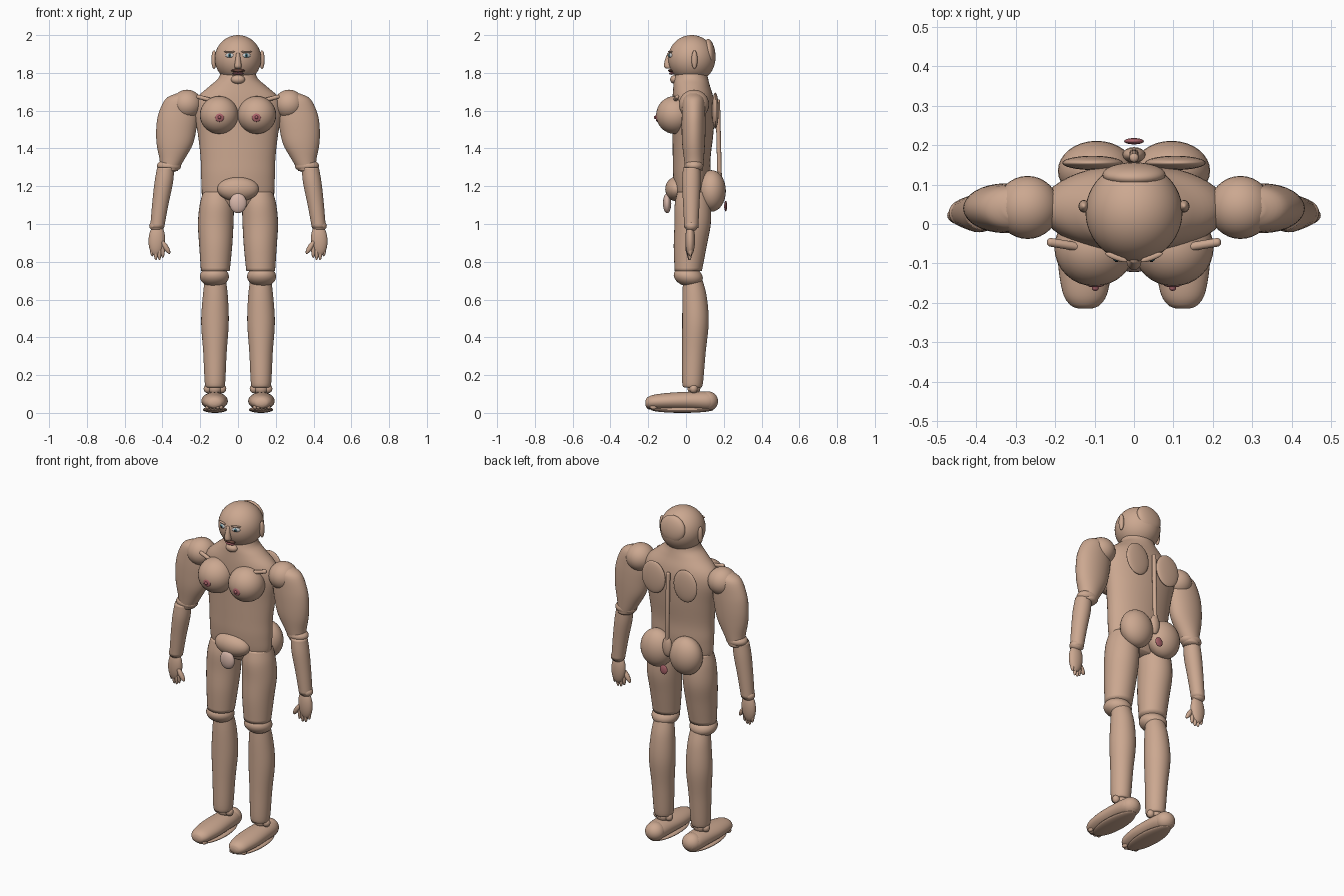
import bpy, math
from mathutils import Vector


def mat(name, r, g, b):
    m = bpy.data.materials.new(name)
    m.diffuse_color = (r, g, b, 1)
    return m


SKIN = mat("skin", 0.60, 0.39, 0.28)
PINK = mat("rose", 0.42, 0.13, 0.15)
PALE = mat("pale", 0.68, 0.47, 0.40)
WHITE = mat("white", 0.85, 0.87, 0.88)
BLUE = mat("iris", 0.08, 0.25, 0.32)
DARK = mat("dark", 0.02, 0.02, 0.02)
HAIR = mat("brown", 0.16, 0.07, 0.05)


def finish(ob, name, m):
    ob.name = name
    ob.data.materials.append(m)
    for p in ob.data.polygons:
        p.use_smooth = True
    return ob


def ball(name, c, r, m=SKIN, rot=(0, 0, 0), seg=32):
    """Ellipsoid with centre c and radii r."""
    bpy.ops.mesh.primitive_uv_sphere_add(segments=seg, ring_count=seg // 2, location=c,
                                         rotation=[math.radians(a) for a in rot])
    ob = bpy.context.object
    ob.scale = r
    return finish(ob, name, m)


def pair(name, c, r, m=SKIN, rot=(0, 0, 0), seg=32):
    """The same ellipsoid on both sides of the body."""
    for s, side in ((1, "left"), (-1, "right")):
        ball(f"{side}_{name}", (s * c[0], c[1], c[2]), r, m, (rot[0], s * rot[1], s * rot[2]), seg)


def loft(name, rings, m=SKIN, s=1, seg=32, steps=5):
    """Smooth body section through ellipses (z, x, y, rx, ry)."""
    P = [rings[0]] + rings + [rings[-1]]
    pts = []
    for i in range(1, len(P) - 2):
        for k in range(steps):
            t = k / steps
            pts.append([0.5 * (2 * b + (c - a) * t + (2 * a - 5 * b + 4 * c - d) * t * t
                               + (3 * b - a - 3 * c + d) * t ** 3)
                        for a, b, c, d in zip(P[i - 1], P[i], P[i + 1], P[i + 2])])
    pts.append(rings[-1])
    verts = []
    for z, x, y, rx, ry in pts:
        for j in range(seg):
            a = 2 * math.pi * j / seg
            verts.append((s * x + rx * math.cos(a), y + ry * math.sin(a), z))
    n = len(pts)
    up = rings[-1][0] > rings[0][0]
    faces = [[i * seg + j, i * seg + (j + 1) % seg, (i + 1) * seg + (j + 1) % seg, (i + 1) * seg + j]
             for i in range(n - 1) for j in range(seg)]
    faces += [list(range(seg))[::-1], list(range((n - 1) * seg, n * seg))]
    if not up:
        faces = [f[::-1] for f in faces]
    me = bpy.data.meshes.new(name)
    me.from_pydata(verts, [], faces)
    ob = bpy.data.objects.new(name, me)
    bpy.context.collection.objects.link(ob)
    return finish(ob, name, m)


def rod(name, a, b, r, m=SKIN):
    """Long rounded rod from a to b."""
    a, b = Vector(a), Vector(b)
    q = (b - a).to_track_quat('Z', 'Y').to_euler()
    bpy.ops.mesh.primitive_cylinder_add(vertices=16, radius=r, depth=(b - a).length,
                                        location=(a + b) / 2, rotation=q)
    ob = finish(bpy.context.object, name, m)
    bev = ob.modifiers.new("round", 'BEVEL')
    bev.width, bev.segments = r * 0.8, 4
    return ob


# Head and face
ball("head", (0, 0.03, 1.875), (0.123, 0.125, 0.125), seg=48)
ball("back_of_head", (0, 0.125, 1.905), (0.08, 0.03, 0.075), rot=(8, 0, 0))
pair("ear", (0.127, 0.045, 1.87), (0.014, 0.016, 0.05), seg=16)
pair("eye", (0.043, -0.079, 1.892), (0.025, 0.013, 0.014), WHITE, (0, 0, 20), 16)
pair("iris", (0.044, -0.089, 1.892), (0.010, 0.006, 0.010), BLUE, seg=16)
pair("pupil", (0.044, -0.094, 1.892), (0.005, 0.003, 0.005), DARK, seg=12)
pair("eyebrow", (0.045, -0.084, 1.912), (0.03, 0.008, 0.005), SKIN, (0, 0, 20), 16)
loft("nose", [(1.905, 0, -0.09, 0.009, 0.008), (1.87, 0, -0.095, 0.014, 0.016),
              (1.835, 0, -0.095, 0.019, 0.022), (1.822, 0, -0.09, 0.013, 0.015)], seg=12)
ball("upper_lip", (0, -0.078, 1.812), (0.037, 0.017, 0.009), HAIR, seg=16)
ball("lower_lip", (0, -0.075, 1.797), (0.03, 0.016, 0.007), PINK, seg=16)
ball("chin", (0, -0.058, 1.765), (0.037, 0.026, 0.024), seg=24)

# Torso with neck slope
loft("torso", [(1.09, 0, 0.03, 0.13, 0.06), (1.15, 0, 0.03, 0.185, 0.085),
               (1.25, 0, 0.03, 0.195, 0.098), (1.35, 0, 0.03, 0.198, 0.1),
               (1.48, 0, 0.037, 0.213, 0.108), (1.60, 0, 0.04, 0.235, 0.112),
               (1.67, 0, 0.037, 0.215, 0.108), (1.73, 0, 0.03, 0.15, 0.097),
               (1.77, 0, 0.027, 0.105, 0.09), (1.81, 0, 0.03, 0.09, 0.08)], seg=48)
for s, side in ((1, "left"), (-1, "right")):
    rod(side + "_collarbone", (s * 0.13, -0.06, 1.652), (s * 0.22, -0.045, 1.676), 0.011)
pair("breast", (0.1, -0.06, 1.577), (0.102, 0.098, 0.1))
pair("areola", (0.098, -0.152, 1.565), (0.024, 0.009, 0.024), PINK, seg=20)
pair("areola_centre", (0.098, -0.162, 1.565), (0.009, 0.008, 0.009), PINK, seg=12)
pair("shoulder_blade", (0.105, 0.155, 1.6), (0.077, 0.018, 0.095))
rod("spine", (0, 0.168, 1.66), (0, 0.178, 1.24), 0.012)
ball("sacrum", (0, 0.175, 1.22), (0.03, 0.02, 0.06), seg=16)

# Pelvis
ball("pelvis_front", (0, -0.05, 1.185), (0.11, 0.06, 0.065))
ball("groin_cover", (0, -0.1, 1.11), (0.046, 0.022, 0.053), PALE, seg=24)
pair("buttock", (0.095, 0.135, 1.175), (0.098, 0.076, 0.11))
ball("rear_marker", (0, 0.21, 1.095), (0.025, 0.008, 0.028), PINK, seg=20)

# Arms and legs, one of each per side
for s, side in ((1, "left_"), (-1, "right_")):
    loft(side + "upper_arm", [(1.69, 0.29, 0.04, 0.04, 0.03), (1.66, 0.305, 0.04, 0.08, 0.055),
                              (1.58, 0.317, 0.04, 0.105, 0.062), (1.5, 0.327, 0.04, 0.106, 0.063),
                              (1.42, 0.335, 0.04, 0.095, 0.06), (1.34, 0.35, 0.042, 0.065, 0.052),
                              (1.28, 0.365, 0.043, 0.045, 0.045)], s=s)
    loft(side + "forearm", [(1.30, 0.383, 0.03, 0.045, 0.045), (1.22, 0.393, 0.028, 0.049, 0.049),
                            (1.1, 0.412, 0.028, 0.043, 0.043), (0.98, 0.428, 0.028, 0.037, 0.037)], s=s)
    # Fingers hang from the palm, the thumb points inward
    for i, (x, z) in enumerate(((0.398, 0.832), (0.416, 0.82), (0.435, 0.82), (0.455, 0.84))):
        ball(f"{side}finger_{i + 1}", (s * x, 0.014 + 0.003 * i, z + 0.03), (0.011, 0.012, 0.042), seg=12)
    ball(side + "thumb", (s * 0.383, 0.01, 0.878), (0.014, 0.014, 0.042), rot=(0, s * 32, 0), seg=16)

    loft(side + "thigh", [(1.17, 0.11, 0.035, 0.075, 0.08), (1.1, 0.113, 0.035, 0.09, 0.095),
                          (1.0, 0.118, 0.035, 0.094, 0.096), (0.88, 0.118, 0.022, 0.087, 0.087),
                          (0.75, 0.12, 0.012, 0.076, 0.072)], s=s)
    loft(side + "shin", [(0.71, 0.12, 0.035, 0.055, 0.05), (0.62, 0.12, 0.045, 0.066, 0.064),
                         (0.48, 0.122, 0.05, 0.073, 0.07), (0.32, 0.122, 0.042, 0.062, 0.062),
                         (0.16, 0.122, 0.035, 0.054, 0.055), (0.135, 0.122, 0.035, 0.045, 0.045)], s=s)
    # Toes in a row under the front of the foot
    for i in range(5):
        ball(f"{side}toe_{i + 1}", (s * (0.09 + 0.018 * i), -0.19 + 0.006 * abs(i - 1), 0.03),
             (0.012, 0.02, 0.012), seg=12)
pair("shoulder", (0.27, 0.042, 1.633), (0.08, 0.08, 0.078))
pair("elbow", (0.365, 0.042, 1.308), (0.064, 0.05, 0.035))
pair("wrist", (0.43, 0.028, 0.99), (0.04, 0.035, 0.03), seg=24)
pair("palm", (0.43, 0.022, 0.915), (0.044, 0.026, 0.085), rot=(0, -3, 0), seg=24)
pair("knee", (0.125, 0.012, 0.722), (0.077, 0.078, 0.053), rot=(-12, 0, 0))
pair("ankle", (0.122, 0.042, 0.13), (0.038, 0.034, 0.037), seg=24)
pair("outer_ankle_bone", (0.16, 0.04, 0.128), (0.022, 0.022, 0.024), seg=16)
pair("inner_ankle_bone", (0.084, 0.04, 0.128), (0.022, 0.022, 0.024), seg=16)

# Feet: long instep, heel ball and flat sole
for s, side in ((1, "left_"), (-1, "right_")):
    foot = loft(side + "foot", [(-0.215, 0, 0.052, 0.015, 0.01), (-0.205, 0, 0.054, 0.038, 0.027),
                                (-0.17, 0, 0.058, 0.058, 0.038), (-0.08, 0, 0.062, 0.07, 0.045),
                                (0.03, 0, 0.064, 0.066, 0.048), (0.12, 0, 0.062, 0.056, 0.048),
                                (0.16, 0, 0.06, 0.03, 0.03)])
    for v in foot.data.vertices:
        x, h, y = v.co
        v.co = (s * 0.124 + x, y, h)
    foot.data.flip_normals()
pair("heel", (0.122, 0.115, 0.062), (0.056, 0.055, 0.052))
pair("sole", (0.122, -0.02, 0.017), (0.064, 0.165, 0.017))
